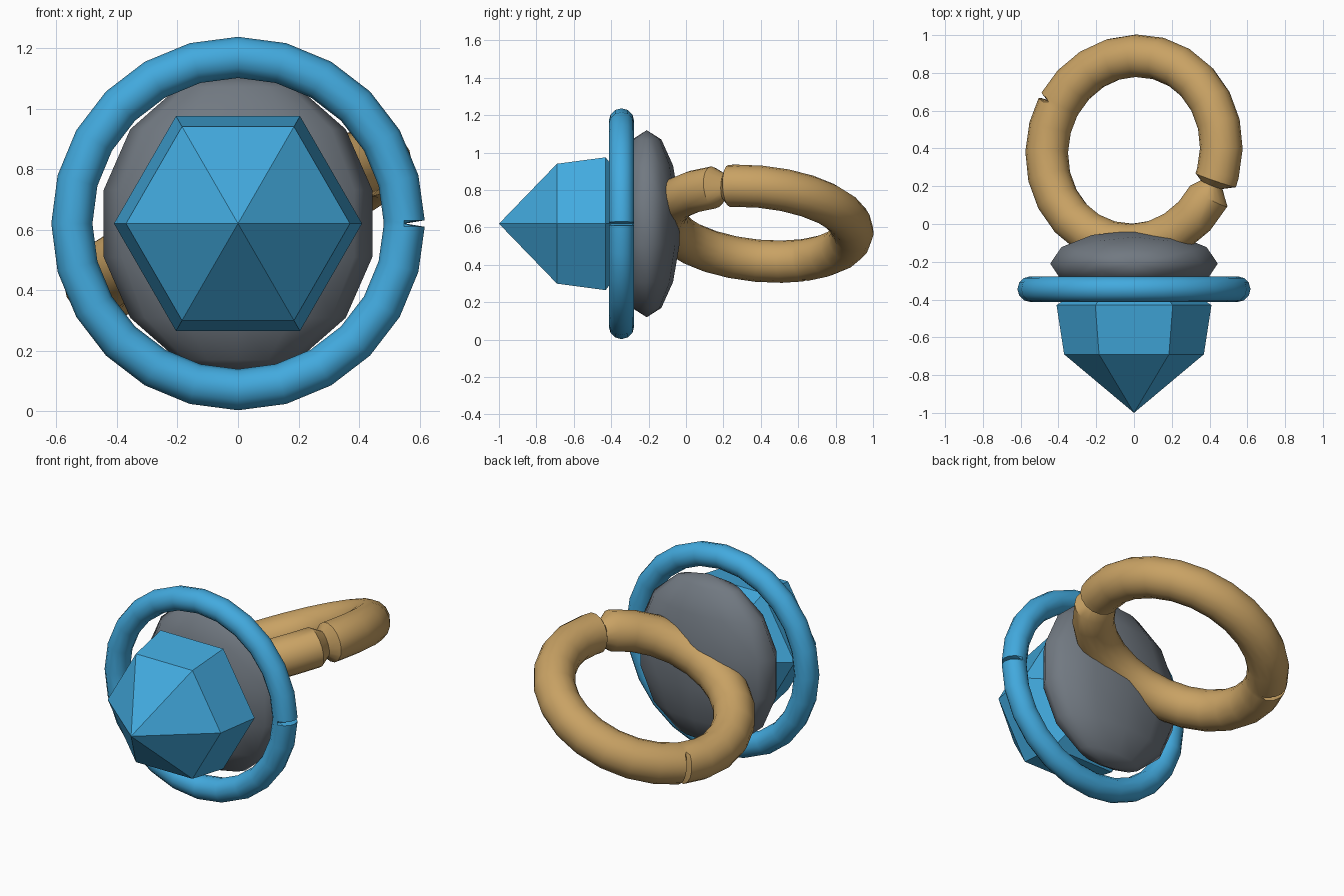
import bpy, bmesh, math
from mathutils import Matrix, Vector

if "Cube" in bpy.data.objects:
    bpy.data.objects.remove(bpy.data.objects["Cube"])


def material(name, rgb):
    m = bpy.data.materials.new(name)
    m.diffuse_color = (*rgb, 1)
    m.use_nodes = True
    m.node_tree.nodes["Principled BSDF"].inputs["Base Color"].default_value = m.diffuse_color
    return m


BLUE = material("sky blue", (0.055, 0.40, 0.73))
GREY = material("slate grey", (0.165, 0.19, 0.22))
GOLD = material("dull gold", (0.58, 0.36, 0.127))


def finish(bm, name, mat, matrix, smooth=None):
    bmesh.ops.remove_doubles(bm, verts=bm.verts, dist=1e-4)
    bmesh.ops.recalc_face_normals(bm, faces=bm.faces)
    mesh = bpy.data.meshes.new(name)
    bm.to_mesh(mesh)
    bm.free()
    mesh.materials.append(mat)
    ob = bpy.data.objects.new(name, mesh)
    bpy.context.collection.objects.link(ob)
    mesh.transform(matrix)
    if smooth:
        bpy.ops.object.select_all(action='DESELECT')
        ob.select_set(True)
        bpy.context.view_layer.objects.active = ob
        bpy.ops.object.shade_smooth_by_angle(angle=math.radians(smooth))
    return ob


def bridge(bm, loops, closed):
    """Skin a list of equal vertex loops."""
    n = len(loops[0])
    for k in range(len(loops) if closed else len(loops) - 1):
        a, b = loops[k], loops[(k + 1) % len(loops)]
        for i in range(n):
            j = (i + 1) % n
            bm.faces.new((a[i], a[j], b[j], b[i]))


def hoop(name, mat, matrix, major, minor, sides, seams, steps=24):
    """Torus; each seam is (start, middle, end, outer scale, overall scale)."""
    cuts = []
    for s, m, e, outer, whole in seams:
        cuts += [(s, 1, 1), (m, outer, whole), (e, 1, 1)]
    for k in range(steps):
        ang = k * 360 / steps
        blocked = any(-2 < (ang - s) % 360 < (e - s) + 2 or (ang - s) % 360 > 358
                      for s, m, e, o, w in seams)
        if not blocked:
            cuts.append((ang, 1, 1))
    cuts.sort(key=lambda c: c[0] % 360)
    bm = bmesh.new()
    loops = []
    for ang, outer, whole in cuts:
        a = math.radians(ang)
        loop = []
        for i in range(sides):
            t = 2 * math.pi * i / sides
            dr = minor * whole * math.cos(t)
            if dr > 0:
                dr *= outer
            r = major + dr
            loop.append(bm.verts.new((r * math.cos(a), r * math.sin(a),
                                      minor * whole * math.sin(t))))
        loops.append(loop)
    bridge(bm, loops, True)
    return finish(bm, name, mat, matrix, 40)


# Local z points to the front (-y)
facing = Matrix.Translation((0, 0, 0.62)) @ Matrix.Rotation(math.pi / 2, 4, 'X')

# Blue halo hoop with its small outer notch
hoop("halo_hoop", BLUE, facing @ Matrix.Translation((0, 0, 0.345)),
     0.549, 0.068, 12, [(-1, 0, 1, 0.05, 1)])

# Tilted finger band with a pinched break and a small notch opposite
tilt = Vector((0, 0, 1)).rotation_difference(Vector((-0.43, 0.1, 1)))
hoop("finger_band", GOLD,
     Matrix.Translation((0, 0.39, 0.62)) @ tilt.to_matrix().to_4x4(),
     0.503, 0.113, 16,
     [(340.5, 337 + 0.01, 330, 1, 0.55)[::1]] and
     [(330, 337, 340.5, 0.6, 0.65), (149, 150.5, 152, 0.4, 1)])

# Flattened round setting
bm = bmesh.new()
bmesh.ops.create_uvsphere(bm, u_segments=12, v_segments=7, radius=1)
finish(bm, "setting", GREY,
       Matrix.Translation((0, -0.21, 0.62)) @ Matrix.Diagonal((0.455, 0.18, 0.5, 1)), 80)

# Six-sided pointed gem
bm = bmesh.new()
loops = []
for r, depth in ((0, 0.15), (0.41, 0.43), (0.37, 0.69), (0, 1.0)):
    loops.append([bm.verts.new((r * math.cos(i * math.pi / 3),
                                r * math.sin(i * math.pi / 3), depth)) for i in range(6)])
bridge(bm, loops, False)
finish(bm, "gem", BLUE, facing)
